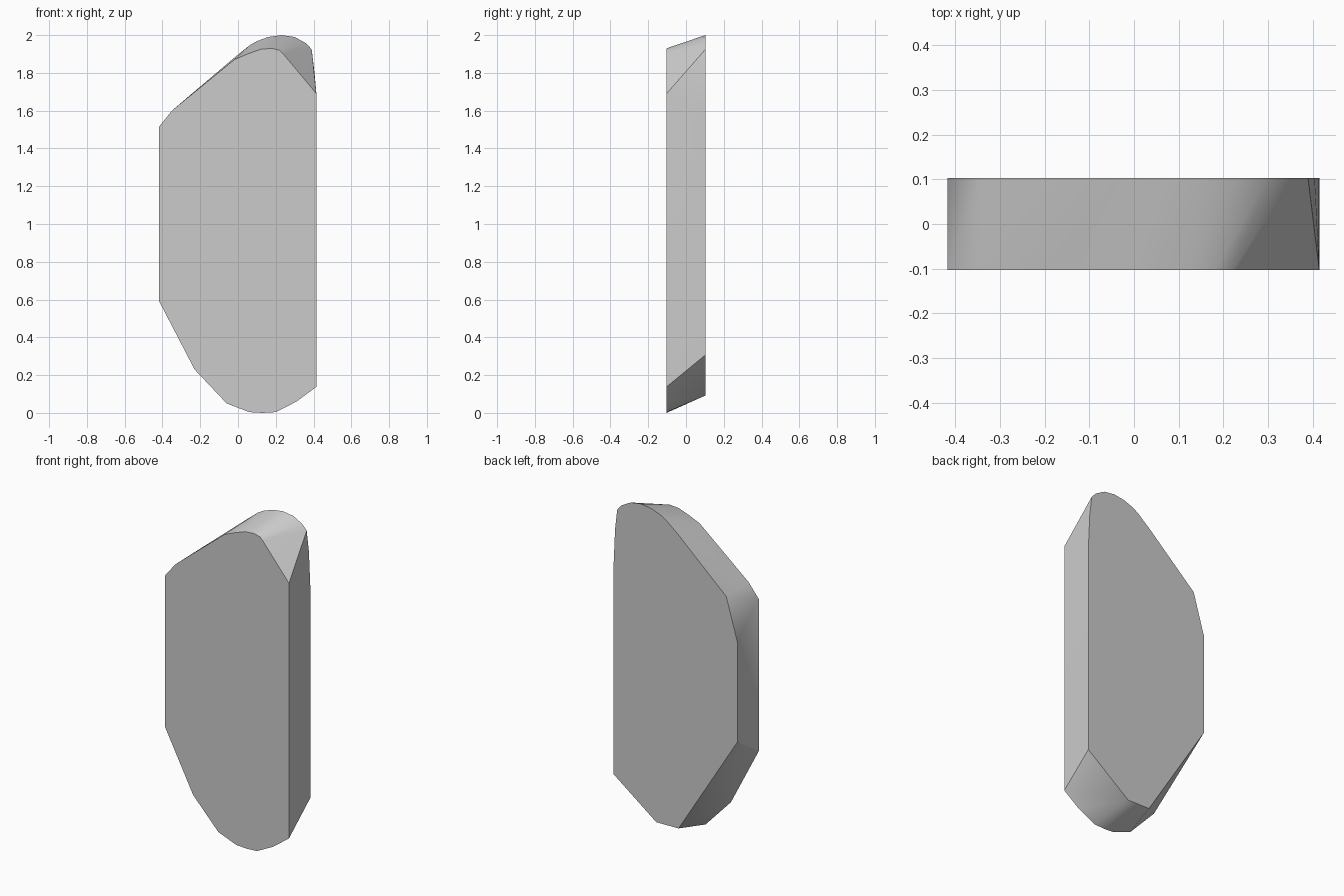
import bpy
import bmesh
from math import radians

cube = bpy.data.objects.get("Cube")
if cube:
    bpy.data.objects.remove(cube, do_unlink=True)

HALF_DEPTH = 0.103

# Outline of the front face, clockwise from the upper left (x, z)
front = [(-0.418, 1.515), (-0.35, 1.6), (-0.02, 1.87), (0.05, 1.9), (0.12, 1.925),
         (0.18, 1.93), (0.22, 1.92), (0.24, 1.9), (0.415, 1.69), (0.415, 0.138),
         (0.31, 0.06), (0.2, 0.004), (0.13, 0), (0.06, 0.004), (-0.06, 0.05),
         (-0.23, 0.23), (-0.418, 0.592)]

# Outline of the back face, shifted upward and rounder at the crown
back = [(-0.418, 1.333), (-0.343, 1.59), (-0.02, 1.88), (0.06, 1.945), (0.1, 1.968),
        (0.16, 1.99), (0.23, 2), (0.3, 1.99), (0.36, 1.957), (0.39, 1.925),
        (0.405, 1.8), (0.414, 1.6), (0.415, 0.307), (0.128, 0.092),
        (-0.022, 0.094), (-0.418, 0.725)]

# Slab: both outlines wrapped in one convex skin
bm = bmesh.new()
for outline, y in ((front, -HALF_DEPTH), (back, HALF_DEPTH)):
    for x, z in outline:
        bm.verts.new((x, y, z))
hull = bmesh.ops.convex_hull(bm, input=bm.verts)
loose = [v for v in bm.verts if not v.link_faces]
bmesh.ops.delete(bm, geom=loose, context='VERTS')
bmesh.ops.dissolve_limit(bm, angle_limit=radians(0.5), verts=bm.verts, edges=bm.edges)
bmesh.ops.recalc_face_normals(bm, faces=bm.faces)

mesh = bpy.data.meshes.new("slab")
bm.to_mesh(mesh)
bm.free()
slab = bpy.data.objects.new("slab", mesh)
bpy.context.collection.objects.link(slab)

# Plain grey material
grey = bpy.data.materials.new("light_grey")
grey.use_nodes = True
colour = (0.6, 0.6, 0.6, 1)
grey.diffuse_color = colour
grey.node_tree.nodes["Principled BSDF"].inputs["Base Color"].default_value = colour
mesh.materials.append(grey)

# Soft rim with crisp borders
bpy.ops.object.select_all(action='DESELECT')
slab.select_set(True)
bpy.context.view_layer.objects.active = slab
bpy.ops.object.shade_smooth_by_angle(angle=radians(30))
